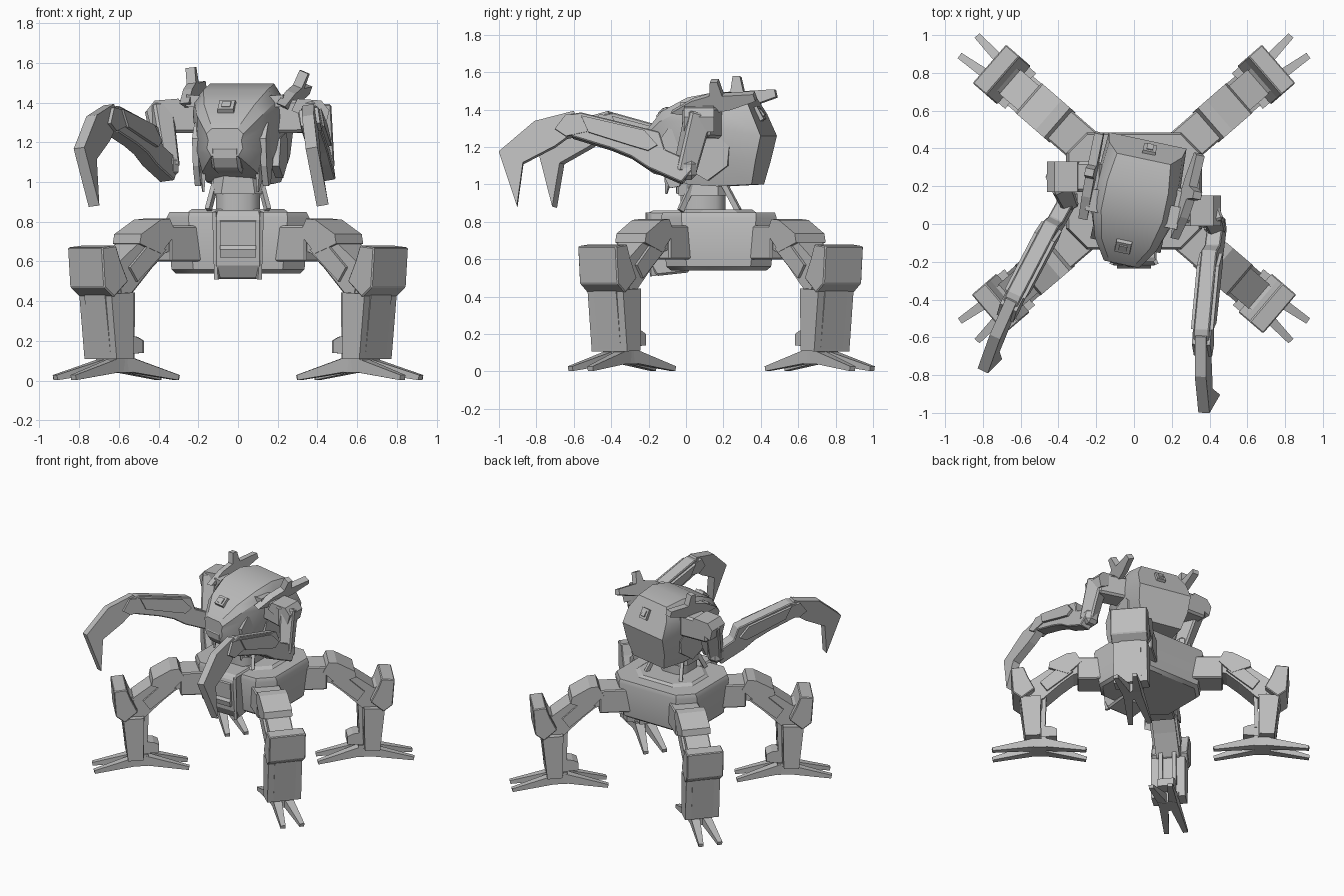
import bpy, bmesh
from math import radians
from mathutils import Matrix, Vector

if "Cube" in bpy.data.objects:
    bpy.data.objects.remove(bpy.data.objects["Cube"])

grey = bpy.data.materials.new("armour_grey")
grey.use_nodes = True
COLOUR = (0.5, 0.5, 0.5, 1)
grey.diffuse_color = COLOUR
grey.node_tree.nodes["Principled BSDF"].inputs["Base Color"].default_value = COLOUR
WORLD = Matrix()


def finish(name, bm, M, smooth=0, bevel=0):
    """Turn a bmesh into a finished object."""
    bmesh.ops.recalc_face_normals(bm, faces=bm.faces)
    me = bpy.data.meshes.new(name)
    bm.to_mesh(me)
    bm.free()
    me.transform(M)
    if smooth:
        me.shade_smooth()
        me.set_sharp_from_angle(angle=radians(smooth))
    me.materials.append(grey)
    ob = bpy.data.objects.new(name, me)
    bpy.context.collection.objects.link(ob)
    if bevel:
        mod = ob.modifiers.new("edge_bevel", "BEVEL")
        mod.width, mod.segments, mod.limit_method = bevel, 1, "ANGLE"
    return ob


def loft(name, rings, M=WORLD, smooth=0, bevel=0, end_faces=None):
    """Bridge rings of equal point count and cap both ends."""
    bm = bmesh.new()
    loops = [[bm.verts.new(p) for p in ring] for ring in rings]
    n = len(loops[0])
    for a, b in zip(loops, loops[1:]):
        for i in range(n):
            j = (i + 1) % n
            bm.faces.new((a[i], a[j], b[j], b[i]))
    bm.faces.new(loops[0])
    for face in end_faces or [range(n)]:
        bm.faces.new([loops[-1][i] for i in face])
    return finish(name, bm, M, smooth, bevel)


def slab(name, pts, half, M=WORLD, offset=0, axis="y", bevel=0):
    """Extrude an upright profile sideways, across y or across x."""
    def place(p, t):
        return (p[0], t, p[1]) if axis == "y" else (t, p[0], p[1])
    rings = [[place(p, offset + t) for p in pts] for t in (-half, half)]
    return loft(name, rings, M, bevel=bevel)


def beam(name, a, b, start, end=None, M=WORLD, bevel=0):
    """Square bar from a to b, with (width, height) at each end."""
    a, b = Vector(a), Vector(b)
    d = (b - a).normalized()
    side = d.cross(Vector((0, 0, 1)))
    side = side.normalized() if side.length > 0.01 else Vector((1, 0, 0))
    up = side.cross(d)
    corners = ((-.5, -.5), (.5, -.5), (.5, .5), (-.5, .5))
    rings = [[p + side * u * w + up * v * h for u, v in corners]
             for p, (w, h) in ((a, start), (b, end or start))]
    return loft(name, rings, M, bevel=bevel)


def octagon(hx, hy, cut, z, cy=0.175):
    xy = ((hx, hy - cut), (hx - cut, hy), (cut - hx, hy), (-hx, hy - cut),
          (-hx, cut - hy), (cut - hx, -hy), (hx - cut, -hy), (hx, cut - hy))
    return [(x, cy + y, z) for x, y in xy]


# Lower hull, deck and neck
loft("hull", [octagon(.315, .255, .10, .54), octagon(.335, .28, .11, .56),
              octagon(.36, .31, .11, .82), octagon(.345, .30, .10, .85)], smooth=35)
loft("deck_plate", [octagon(.25, .2, .1, .85), octagon(.23, .18, .1, .865)])
loft("neck", [octagon(.11, .12, .05, .86, .09), octagon(.11, .12, .05, .95, .09)], smooth=50)
loft("neck_collar", [octagon(.135, .13, .05, .94, .09), octagon(.12, .13, .05, 1.04, .09)])
for s in (-1, 1):
    for y0, y1 in ((-.03, .04), (.28, .2)):
        beam("neck_strut", (s * .15, y0, .86), (s * .11, y1, 1.01), (.025, .03))

# Front module with its hatch
slab("front_module", [(.02, .86), (-.19, .86), (-.22, .82), (-.2, .58), (-.16, .51), (.02, .53)],
     .12, axis="x", bevel=.012)
slab("front_hatch", [(-.2, .82), (-.228, .8), (-.222, .68), (-.235, .66), (-.225, .62), (-.18, .62)],
     .09, axis="x")
for s in (-1, 1):
    beam("module_rail", (s * .115, -.2, .85), (s * .105, -.175, .51), (.02, .03))

# Four legs, built along +x and turned about the hull centre
SHIN = [(.91, .11), (.95, .43), (.89, .6), (.80, .53), (.80, .4), (.79, .11)]
GUARD = [(.935, .42), (1.0, .47), (1.015, .67), (.92, .68), (.89, .6), (.84, .5)]
THIGH = [(.50, .77), (.58, .785), (.72, .70), (.87, .59), (.84, .42), (.78, .44), (.65, .565),
         (.56, .64), (.50, .66)]
CAP = [(.50, .74), (.54, .815), (.60, .81), (.73, .737), (.74, .69), (.6, .64)]
for turn, toe_out in ((41, .36), (139, .36), (220.5, .35), (319.5, .35)):
    M = Matrix.Translation((0, .182, 0)) @ Matrix.Rotation(radians(turn), 4, "Z")
    beam("hip", (.3, 0, .69), (.53, 0, .69), (.2, .18), M=M, bevel=.008)
    slab("thigh", THIGH, .085, M)
    slab("thigh_cap", CAP, .105, M)
    beam("shin", (.855, 0, .11), (.87, 0, .44), (.25, .11), (.25, .15), M)
    slab("knee", SHIN, .08, M)
    slab("knee_guard", GUARD, .135, M, bevel=.006)
    slab("ankle_block", [(.68, .14), (.82, .13), (.82, .23), (.72, .22), (.68, .2)], .06, M)
    beam("ankle", (.82, 0, .04), (.82, 0, .13), (.12, .14), M=M)
    for s in (-1, 1):
        slab("thigh_side_plate", [(.56, .66), (.68, .68), (.80, .57), (.75, .5), (.63, .6)],
             .012, M, s * .09)
        beam("shin_piston", (.78, s * .05, .2), (.77, s * .05, .5), (.03, .03), M=M)
        for reach in (toe_out, -.335):
            beam("toe", (.8 + reach * .03, s * .035, .085), (.8 + reach, s * .07, .015),
                 (.07, .075), (.035, .026), M)

# Head, turned slightly to its right
HEAD = (Matrix.Translation((0, .1, 0)) @ Matrix.Rotation(radians(-12), 4, "Z")
        @ Matrix.Translation((0, -.1, 0)))


def head_ring(y, wt, zt, wm, zm, wb, zb, bulge=0):
    half = [(wt, y, zt), ((wt + wm) / 2 + .02, y + bulge * .5, zt * .55 + zm * .45),
            (wm, y + bulge, zm), ((wm + wb) / 2 + .015, y + bulge * .7, (zm + zb) / 2),
            (wb, y + bulge * .4, zb)]
    return half + [(-x, yy, z) for x, yy, z in reversed(half)]


loft("head_shell", [head_ring(-.22, .065, 1.27, .085, 1.21, .07, 1.13),
                    head_ring(-.11, .13, 1.39, .165, 1.27, .14, 1.05),
                    head_ring(.04, .165, 1.465, .22, 1.34, .15, 1.0),
                    head_ring(.2, .165, 1.495, .225, 1.30, .16, .99),
                    head_ring(.35, .145, 1.47, .21, 1.26, .16, 1.0, .1)], HEAD, smooth=32,
     end_faces=[(0, 1, 2, 7, 8, 9), (2, 3, 4, 5, 6, 7)])
slab("snout", [(-.16, 1.2), (-.225, 1.18), (-.22, 1.12), (-.18, 1.06), (-.08, 1.04)],
     .075, HEAD, axis="x", bevel=.015)
beam("brow_sensor", (-.01, -.1, 1.35), (-.01, -.135, 1.39), (.09, .085), (.08, .07), HEAD)
beam("brow_lens", (-.01, -.13, 1.385), (-.01, -.14, 1.395), (.045, .04), M=HEAD)
beam("rear_port", (.02, .37, 1.36), (.02, .415, 1.385), (.07, .08), M=HEAD)
beam("rear_port_lens", (.02, .41, 1.38), (.02, .422, 1.39), (.035, .045), M=HEAD)
CHEEK = [(-.12, 1.22), (-.06, 1.3), (.04, 1.28), (.06, 1.12), (0, .99), (-.05, .98), (-.1, 1.08)]
SIDE_PLATE = [(.06, 1.08), (.16, 1.02), (.27, 1.1), (.28, 1.2), (.23, 1.25), (.1, 1.22)]
EAR = [(-.03, 1.40), (.09, 1.47), (.19, 1.50), (.2, 1.58), (.24, 1.58), (.26, 1.50),
       (.43, 1.51), (.44, 1.47), (.3, 1.42), (.1, 1.38)]
for s, tilt in ((-1, -.1), (1, .4)):
    slab("cheek_plate", CHEEK, .015, HEAD, s * .175, "x")
    slab("side_plate", SIDE_PLATE, .02, HEAD, s * .2, "x")
    beam("jaw_spike", (s * .15, -.06, 1.08), (s * .14, -.08, .95), (.03, .05), (.008, .01), HEAD)
    # Forked ear leaning outward
    lean = (HEAD @ Matrix.Translation((s * .22, 0, 1.4)) @ Matrix.Rotation(tilt, 4, "Y")
            @ Matrix.Translation((0, 0, -1.4)))
    slab("ear_blade", EAR, .024, lean, s * .03, "x")
    beam("ear_mount", (s * .13, .08, 1.4), (s * .25, .08, 1.41), (.12, .06), M=HEAD)

# Arms: forearm and claw lie in one rolled plane, swung about the elbow
FOREARM = [(-.04, 1.07), (.02, 1.0), (.2, 1.08), (.29, 1.14), (.4, 1.185), (.61, 1.25), (.62, 1.37),
           (.56, 1.38), (.14, 1.275), (.11, 1.18), (0, 1.13)]
COVER = [(.2, 1.17), (.3, 1.2), (.52, 1.27), (.56, 1.36), (.22, 1.28), (.15, 1.2)]
CLAW = [(.55, 1.28), (.60, 1.39), (.81, 1.335), (1.0, 1.17), (.9, .875), (.87, 1.11), (.70, 1.2), (.62, 1.26)]
for s, (ex, ey), swing, roll, y, skew in ((1, (.40, 0), -93, 10, .09, .04), (-1, (-.38, .13), -115.8, 7, .25, 0)):
    M = (Matrix.Translation((ex, ey, 1.3)) @ Matrix.Rotation(radians(swing), 4, "Z")
         @ Matrix.Rotation(radians(roll), 4, "X") @ Matrix.Translation((0, 0, -1.3)))
    beam("shoulder", (s * .17, y + skew, 1.33), (s * .41, y - skew, 1.33), (.16, .17), (.16, .16), bevel=.015)
    slab("shoulder_pad", [(s * .27, 1.36), (s * .3, 1.42), (s * .42, 1.41), (s * .46, 1.36), (s * .44, 1.28)],
         .08, offset=y - skew / 2)
    beam("upper_arm", (s * .4, y - .02, 1.38), (ex + .03, ey - .01, 1.06), (.11, .13), (.09, .11), bevel=.012)
    beam("elbow", (ex - .03, ey, 1.08), (ex + .08, ey, 1.08), (.11, .11), bevel=.025)
    slab("forearm", FOREARM, .042, M, bevel=.006)
    for t in (-1, 1):
        slab("forearm_cover", COVER, .01, M, t * .05)
        slab("wrist_plate", [(.5, 1.28), (.56, 1.36), (.64, 1.37), (.7, 1.29), (.64, 1.25)], .009, M, t * .04)
    slab("claw", CLAW, .03, M)
